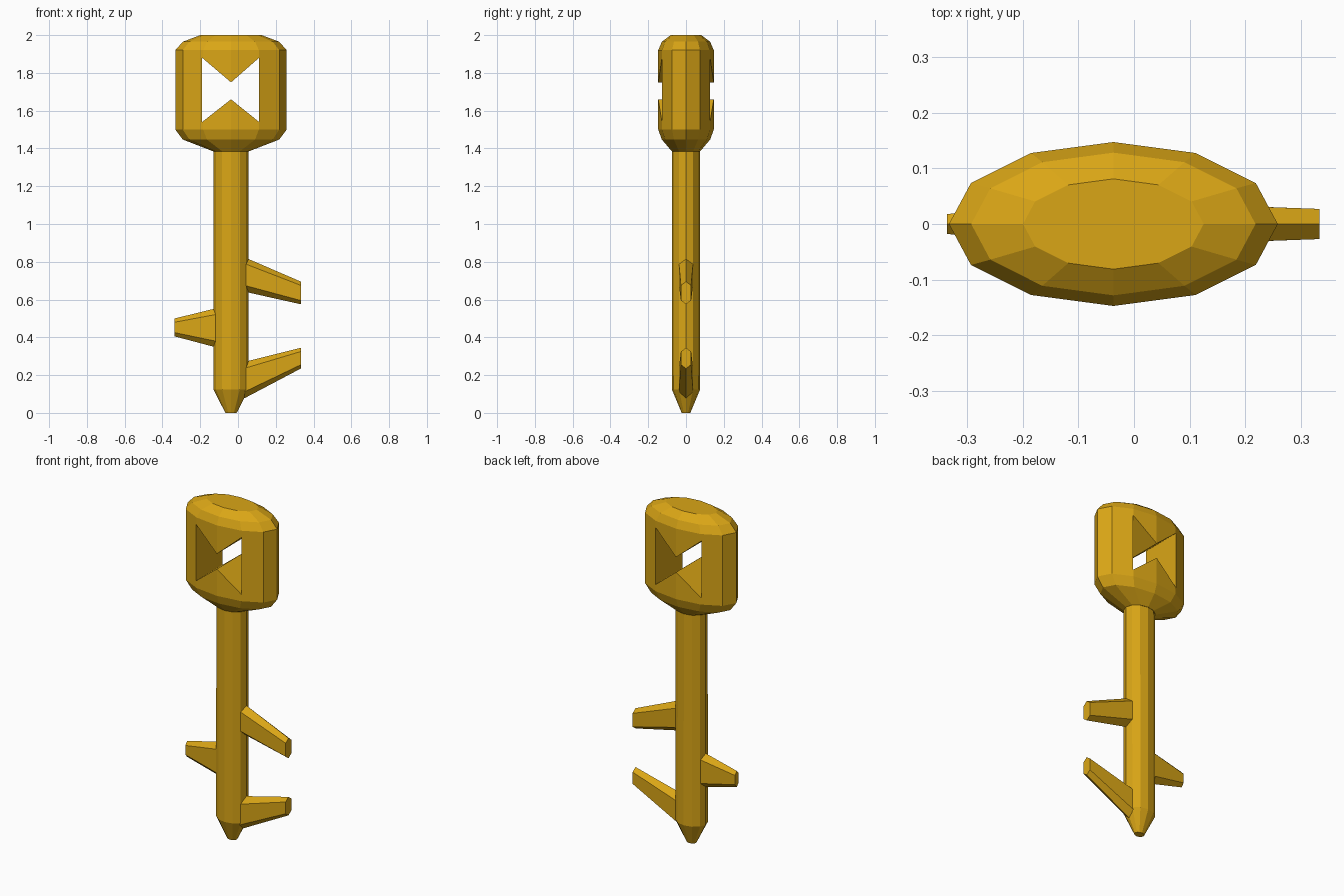
import bpy, bmesh
from math import sin, cos, tau

if "Cube" in bpy.data.objects:
    bpy.data.objects.remove(bpy.data.objects["Cube"])

AXIS_X = -0.037
SIDES = 12

gold = bpy.data.materials.new("gold")
gold.diffuse_color = (0.70, 0.38, 0.008, 1)
gold.use_nodes = True
gold.node_tree.nodes["Principled BSDF"].inputs["Base Color"].default_value = gold.diffuse_color


def loft(name, rings):
    """Skin a list of equal-length point rings and cap both ends."""
    bm = bmesh.new()
    loops = [[bm.verts.new(p) for p in ring] for ring in rings]
    n = len(loops[0])
    for a, b in zip(loops, loops[1:]):
        for i in range(n):
            j = (i + 1) % n
            bm.faces.new((a[i], a[j], b[j], b[i]))
    bm.faces.new(loops[0])
    bm.faces.new(loops[-1])
    bmesh.ops.recalc_face_normals(bm, faces=bm.faces)
    mesh = bpy.data.meshes.new(name)
    bm.to_mesh(mesh)
    bm.free()
    mesh.materials.append(gold)
    obj = bpy.data.objects.new(name, mesh)
    bpy.context.collection.objects.link(obj)
    return obj


def oval(z, rx, ry):
    return [(AXIS_X + rx * cos(tau * i / SIDES), ry * sin(tau * i / SIDES), z)
            for i in range(SIDES)]


def tooth_ring(x, bottom, top, w, bevel):
    return [(x, 0, top), (x, w, top - bevel), (x, w, bottom + bevel),
            (x, 0, bottom), (x, -w, bottom + bevel), (x, -w, top - bevel)]


# Shaft with a tapered tip
loft("shaft", [oval(0, 0.030, 0.023), oval(0.125, 0.093, 0.075),
               oval(1.40, 0.093, 0.073)])

# Rounded oval head
head = loft("head", [oval(1.385, 0.095, 0.075), oval(1.447, 0.255, 0.128),
                     oval(1.50, 0.295, 0.147), oval(1.92, 0.295, 0.147),
                     oval(1.965, 0.255, 0.128), oval(2.0, 0.162, 0.081)])

# Bow-tie window through the head
window = [(-0.19, 1.88), (AXIS_X, 1.75), (0.112, 1.88),
          (0.112, 1.54), (AXIS_X, 1.66), (-0.19, 1.54)]
cutter = loft("window_cutter", [[(x, y, z) for x, z in window] for y in (-0.3, 0.3)])
cutter.hide_render = True
cut = head.modifiers.new("window", 'BOOLEAN')
cut.operation = 'DIFFERENCE'
cut.solver = 'EXACT'
cut.object = cutter
bpy.context.view_layer.objects.active = head
bpy.ops.object.modifier_apply(modifier=cut.name)
bpy.data.objects.remove(cutter)

# Teeth: root (x, bottom, top), end (x, bottom, top), half widths
teeth = {
    "upper_tooth": ((0.02, 0.645, 0.83), (0.333, 0.575, 0.695), 0.038, 0.027),
    "middle_tooth": ((-0.09, 0.34, 0.56), (-0.335, 0.405, 0.50), 0.035, 0.018),
    "lower_tooth": ((0.035, 0.078, 0.27), (0.333, 0.235, 0.345), 0.038, 0.027),
}
for name, (root, end, w_root, w_end) in teeth.items():
    loft(name, [tooth_ring(*root, w_root, 0.034), tooth_ring(*end, w_end, 0.02)])
